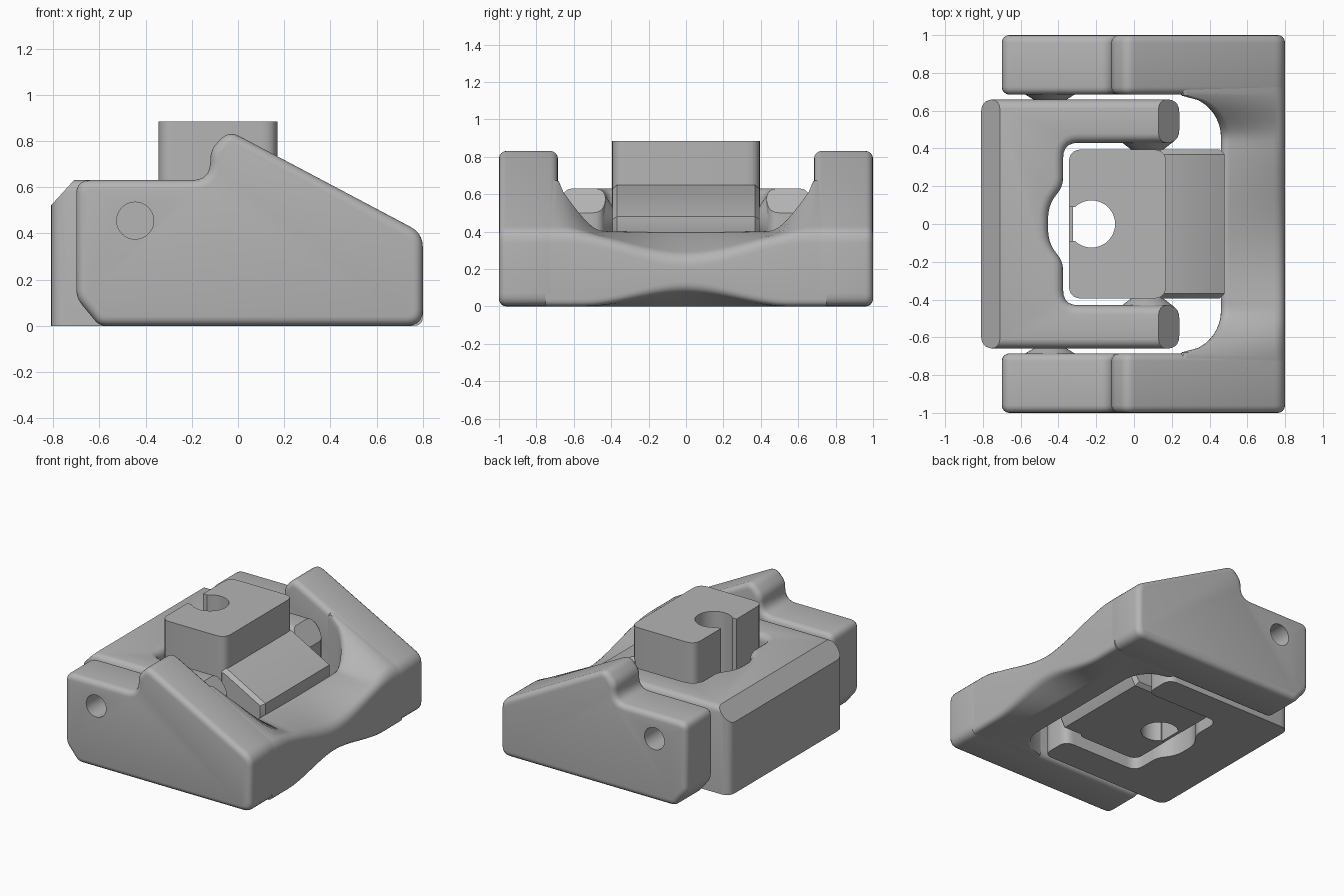
import bpy, bmesh, math
from mathutils import Vector

cube = bpy.data.objects.get("Cube")
if cube:
    bpy.data.objects.remove(cube, do_unlink=True)

grey = bpy.data.materials.new("light grey")
grey.use_nodes = True
grey.diffuse_color = (0.46, 0.46, 0.46, 1)
grey.node_tree.nodes["Principled BSDF"].inputs["Base Color"].default_value = (0.46, 0.46, 0.46, 1)


def rounded(corners, steps=5):
    """Round the corners (u, v, radius) of a closed outline."""
    out = []
    for i, (u, v, r) in enumerate(corners):
        p = Vector((u, v))
        if r == 0:
            out.append(p)
            continue
        a = p + (Vector(corners[i - 1][:2]) - p).normalized() * r
        b = p + (Vector(corners[(i + 1) % len(corners)][:2]) - p).normalized() * r
        for k in range(steps + 1):
            t = k / steps
            out.append(a * (1 - t) ** 2 + p * 2 * t * (1 - t) + b * t ** 2)
    return out


def finish(name, bm):
    bmesh.ops.recalc_face_normals(bm, faces=bm.faces)
    mesh = bpy.data.meshes.new(name)
    bm.to_mesh(mesh)
    bm.free()
    obj = bpy.data.objects.new(name, mesh)
    bpy.context.collection.objects.link(obj)
    mesh.materials.append(grey)
    return obj


def loft(rings):
    """Skin a row of equal rings and cap both ends."""
    bm = bmesh.new()
    rows = [[bm.verts.new(p) for p in ring] for ring in rings]
    n = len(rows[0])
    for a, b in zip(rows, rows[1:]):
        for i in range(n):
            j = (i + 1) % n
            bm.faces.new((a[i], a[j], b[j], b[i]))
    caps = [bm.faces.new(rows[0]), bm.faces.new(rows[-1])]
    bmesh.ops.recalc_face_normals(bm, faces=bm.faces)
    return bm, caps


def prism(outline, axis, lo, hi, bevel=0, both=True, segments=4):
    """Extrude an outline along y or z and soften its cap edges."""
    place = (lambda p, t: (p.x, t, p.y)) if axis == "y" else (lambda p, t: (p.x, p.y, t))
    bm, caps = loft([[place(p, t) for p in outline] for t in (lo, hi)])
    if bevel:
        edges = {e for f in (caps if both else caps[1:]) for e in f.edges}
        bmesh.ops.bevel(bm, geom=list(edges), offset=bevel, offset_type="OFFSET",
                        segments=segments, profile=0.5, affect="EDGES", clamp_overlap=False)
    return bm


def slice_off(bm, point, normal):
    cut = bmesh.ops.bisect_plane(bm, geom=bm.verts[:] + bm.edges[:] + bm.faces[:], dist=1e-5,
                                 plane_co=point, plane_no=normal, clear_outer=True)
    edges = [g for g in cut["geom_cut"] if isinstance(g, bmesh.types.BMEdge)]
    bmesh.ops.holes_fill(bm, edges=edges, sides=0)


def cone(name, x, side, y_base, y_tip, r_base, r_tip):
    """Cone on the pivot height, tapering towards the middle."""
    bpy.ops.mesh.primitive_cone_add(
        vertices=48, radius1=r_base, radius2=r_tip, depth=y_base - y_tip,
        location=(x, side * (y_base + y_tip) / 2, 0.455), rotation=(side * math.pi / 2, 0, 0))
    obj = bpy.context.object
    obj.name = name
    obj.data.materials.append(grey)
    return obj


def ease(t):
    t = max(0, min(1, t))
    return t * t * (3 - 2 * t)


parts = []

# Outer yoke arms, each with a raised nose, a long slope and a pivot hole
arm_outline = rounded([
    (-0.70, 0.12, 0.04), (-0.60, 0, 0.03), (0.80, 0, 0.07), (0.80, 0.40, 0.06),
    (-0.04, 0.845, 0.05), (-0.12, 0.76, 0.04), (-0.12, 0.63, 0.08), (-0.70, 0.63, 0.06)])
for side, label in ((1, "back"), (-1, "front")):
    lo, hi = sorted((side * 0.685, side))
    arm = finish(f"outer_yoke_arm_{label}", prism(arm_outline, "y", lo, hi, 0.04))
    drill = cone("hole_cutter", -0.445, side, 1.1, 0.8, 0.08, 0.08)
    drill.hide_render = True
    mod = arm.modifiers.new("pivot_hole", "BOOLEAN")
    mod.operation, mod.object, mod.solver = "DIFFERENCE", drill, "EXACT"
    bpy.context.view_layer.objects.active = arm
    bpy.ops.object.modifier_apply(modifier=mod.name)
    bpy.data.objects.remove(drill, do_unlink=True)
    parts.append(arm)
    parts.append(cone(f"outer_pivot_{label}", -0.445, side, 0.70, 0.645, 0.155, 0.065))
    parts.append(cone(f"inner_pivot_{label}", 0.07, side, 0.44, 0.39, 0.145, 0.08))

# Outer yoke crossbar: scooped top, arched lower edge, filleted into the arms
rings = []
count = 64
for k in range(count + 1):
    y = -0.75 + 1.5 * k / count
    d = abs(y)
    over = min(max(d - 0.46, 0), 0.22)
    inner = 0.46 - (0.22 - math.sqrt(0.22 ** 2 - over ** 2))
    top_in = 0.84 - 0.524 * (inner + 0.04) - 0.17 * ease((0.70 - d) / 0.26)
    top_out = 0.40 - 0.13 * ease((0.65 - d) / 0.65)
    arch = 0.09 * ease((0.55 - d) / 0.55)
    section = rounded([(inner, 0, 0.02), (0.62, 0, 0.02), (0.80, arch, 0.04),
                       (0.80, top_out, 0.06), (inner, top_in, 0.05)])
    rings.append([(p.x, y, p.y) for p in section])
parts.append(finish("outer_yoke_crossbar", loft(rings)[0]))

# Inner yoke: C-shaped plan with a thumb notch, chamfered back and arm tips
half = [(-0.81, -0.66, 0.07), (0.24, -0.66, 0.07), (0.24, -0.43, 0.07),
        (-0.375, -0.43, 0.08), (-0.375, -0.20, 0.05), (-0.455, -0.10, 0.07)]
plan = half + [(x, -y, r) for x, y, r in reversed(half)]
bm = prism(rounded(plan), "z", 0, 0.63, 0.05, both=False)
slice_off(bm, (-0.81, 0, 0.52), (-0.11, 0, 0.10))
slice_off(bm, (0.24, 0, 0.50), (0.13, 0, 0.11))
parts.append(finish("inner_yoke", bm))

# Centre block with a keyhole slot open to the left of its plan
plan = rounded([(-0.345, -0.395, 0.07), (0.17, -0.395, 0.07),
                (0.17, 0.395, 0.07), (-0.345, 0.395, 0.07)])
start = math.asin(0.09 / 0.125)
plan.append(Vector((-0.345, 0.09)))
for k in range(33):
    a = math.pi - start - (2 * math.pi - 2 * start) * k / 32
    plan.append(Vector((-0.225 + 0.125 * math.cos(a), 0.125 * math.sin(a))))
plan.append(Vector((-0.345, -0.09)))
parts.append(finish("centre_block", prism(plan, "z", 0.06, 0.885)))

# Low web that closes the slot near the bottom
web = [Vector(p) for p in ((-0.344, -0.1), (-0.322, -0.1), (-0.322, 0.1), (-0.344, 0.1))]
parts.append(finish("slot_web", prism(web, "z", 0.061, 0.25)))

# Sloping tongue on the centre block
tongue = [Vector(p) for p in ((0.12, 0.06), (0.30, 0.06), (0.48, 0.38),
                              (0.48, 0.48), (0.17, 0.65), (0.12, 0.65))]
parts.append(finish("centre_tongue", prism(tongue, "y", -0.394, 0.394, 0.025, segments=1)))

# Smooth the rounded surfaces while keeping real edges sharp
bpy.ops.object.select_all(action="DESELECT")
for obj in parts:
    obj.select_set(True)
bpy.context.view_layer.objects.active = parts[0]
bpy.ops.object.shade_smooth_by_angle(angle=math.radians(30))
